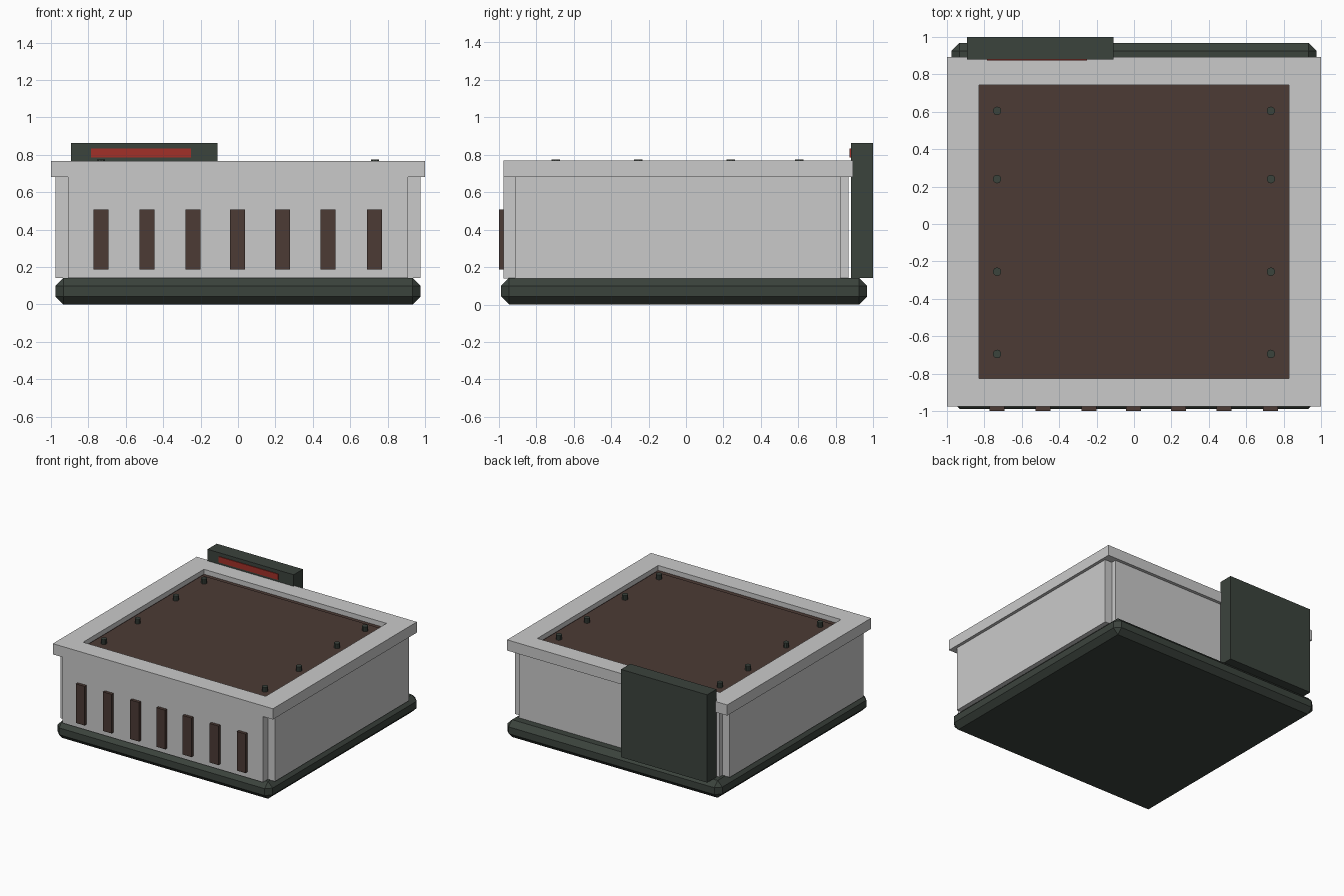
import bpy, bmesh, math

if "Cube" in bpy.data.objects:
    bpy.data.objects.remove(bpy.data.objects["Cube"])


def material(name, rgb):
    m = bpy.data.materials.new(name)
    m.diffuse_color = (*rgb, 1)
    m.use_nodes = True
    m.node_tree.nodes["Principled BSDF"].inputs["Base Color"].default_value = m.diffuse_color
    return m


GREY = material("light grey", (0.59, 0.59, 0.59))
BROWN = material("dark brown", (0.072, 0.043, 0.035))
GREEN = material("dark green grey", (0.044, 0.056, 0.046))
RED = material("red", (0.36, 0.03, 0.022))


def finish(bm, name, mat):
    bmesh.ops.recalc_face_normals(bm, faces=bm.faces)
    me = bpy.data.meshes.new(name)
    bm.to_mesh(me)
    bm.free()
    me.materials.append(mat)
    ob = bpy.data.objects.new(name, me)
    bpy.context.collection.objects.link(ob)
    return ob


def box(name, mat, x, y, z, bevel=0):
    bm = bmesh.new()
    bmesh.ops.create_cube(bm, size=1)
    for v in bm.verts:
        v.co = [r[0] if c < 0 else r[1] for c, r in zip(v.co, (x, y, z))]
    if bevel:
        bmesh.ops.bevel(bm, geom=bm.edges[:], offset=bevel, segments=1,
                        affect='EDGES', profile=0.5)
    return finish(bm, name, mat)


def prism(name, mat, pts, z0, z1):
    bm = bmesh.new()
    f = bm.faces.new([bm.verts.new((x, y, z0)) for x, y in pts])
    ext = bmesh.ops.extrude_face_region(bm, geom=[f])["geom"]
    for v in ext:
        if isinstance(v, bmesh.types.BMVert):
            v.co.z = z1
    return finish(bm, name, mat)


def frame(name, mat, outer, inner, z0, z1):
    """Rectangular ring; outer and inner are (x0, x1, y0, y1)."""
    bm = bmesh.new()

    def loop(r, z):
        return [bm.verts.new((r[i], r[j], z)) for i, j in ((0, 2), (1, 2), (1, 3), (0, 3))]
    loops = [loop(outer, z0), loop(outer, z1), loop(inner, z1), loop(inner, z0)]
    for a, b in zip(loops, loops[1:] + loops[:1]):
        for i in range(4):
            j = (i + 1) % 4
            bm.faces.new((a[i], a[j], b[j], b[i]))
    return finish(bm, name, mat)


# Chamfered base slab
box("base", GREEN, (-0.977, 0.977), (-0.988, 0.967), (0, 0.142), 0.043)

# Body with notched vertical corners
right = [(0.91, -0.975), (0.91, -0.913), (0.975, -0.913),
         (0.975, 0.825), (0.91, 0.825), (0.91, 0.867)]
prism("body", GREY, right + [(-x, y) for x, y in reversed(right)], 0.14, 0.681)

# Overhanging rim with recessed top panel
frame("rim", GREY, (-1, 1, -0.975, 0.893), (-0.83, 0.83, -0.825, 0.743), 0.68, 0.768)
box("panel_floor", BROWN, (-0.835, 0.835), (-0.83, 0.748), (0.682, 0.728))
box("top_panel", BROWN, (-0.818, 0.818), (-0.78, 0.703), (0.7, 0.736))

# Two rows of bolts
for row, y in enumerate((-0.695, -0.255, 0.24, 0.605)):
    for side in (-1, 1):
        bm = bmesh.new()
        bmesh.ops.create_cone(bm, cap_ends=True, segments=10, radius1=0.023,
                              radius2=0.023, depth=0.045)
        for v in bm.verts:
            v.co.x += side * 0.732
            v.co.y += y
            v.co.z += 0.7525
        finish(bm, f"bolt_{row}_{'left' if side < 0 else 'right'}", GREEN)

# Front vent slats
for i, x in enumerate((-0.733, -0.487, -0.24, -0.002, 0.237, 0.482, 0.729)):
    box(f"vent_slat_{i}", BROWN, (x - 0.04, x + 0.04), (-1, -0.96), (0.187, 0.508))

# Rear control box with red display strip
box("rear_box", GREEN, (-0.893, -0.11), (0.88, 1.0), (0.142, 0.863))
box("display_strip", RED, (-0.787, -0.25), (0.874, 0.882), (0.785, 0.833))
